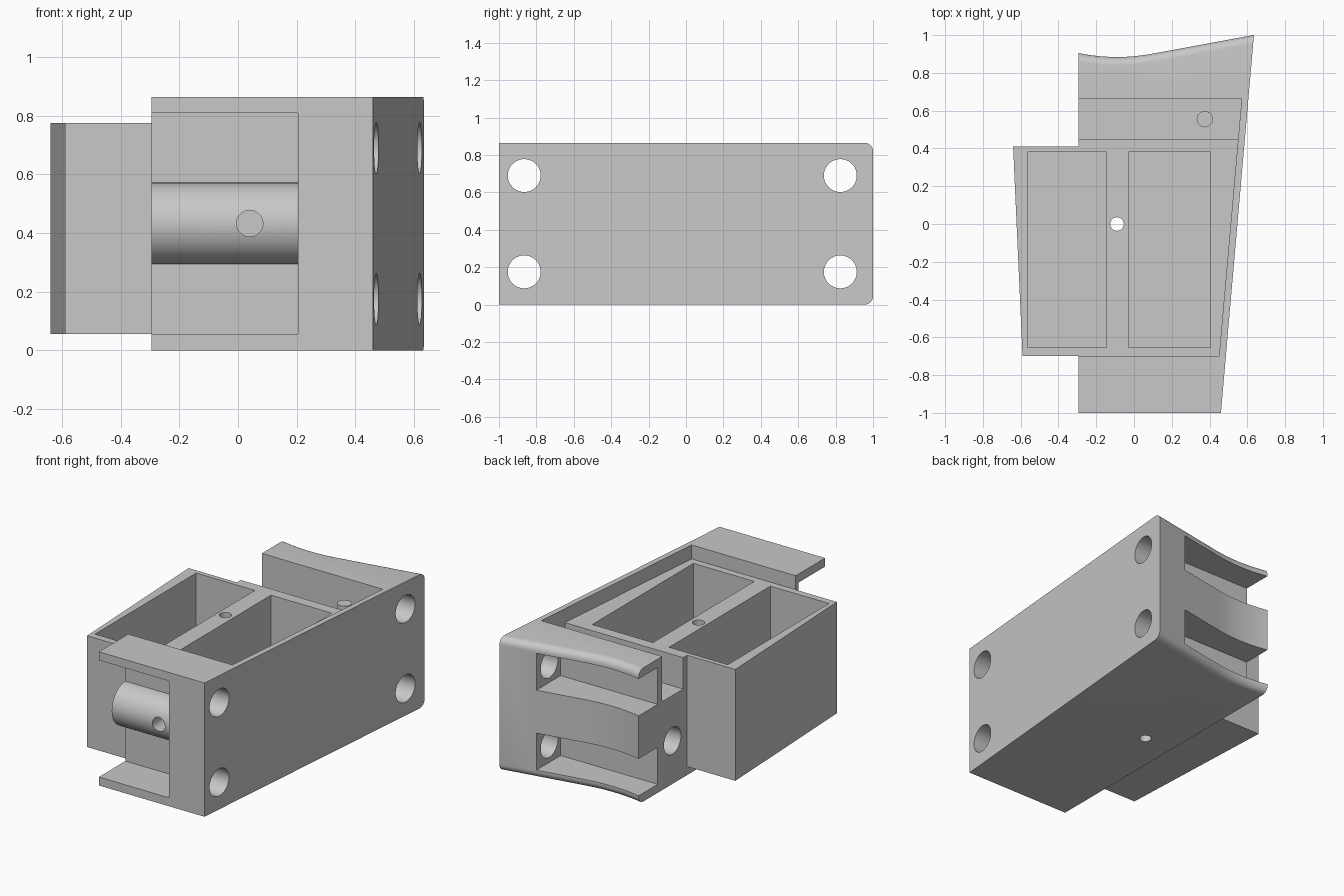
import bpy, bmesh, math
from mathutils import Vector

if "Cube" in bpy.data.objects:
    bpy.data.objects.remove(bpy.data.objects["Cube"])

grey = bpy.data.materials.new("plain grey")
grey.use_nodes = True
GREY = (0.58, 0.58, 0.58, 1)
grey.diffuse_color = GREY
grey.node_tree.nodes["Principled BSDF"].inputs["Base Color"].default_value = GREY


def prism(name, outline, lo, hi, axis="z", round_edge=None):
    """Extrude a 2D outline along an axis; optionally round chosen edges."""
    place = {"x": lambda a, b, t: (t, a, b),
             "y": lambda a, b, t: (a, t, b),
             "z": lambda a, b, t: (a, b, t)}[axis]
    bm = bmesh.new()
    face = bm.faces.new([bm.verts.new(place(a, b, lo)) for a, b in outline])
    ext = bmesh.ops.extrude_face_region(bm, geom=[face])
    moved = [g for g in ext["geom"] if isinstance(g, bmesh.types.BMVert)]
    bmesh.ops.translate(bm, verts=moved, vec=Vector(place(0, 0, hi - lo)))
    bmesh.ops.recalc_face_normals(bm, faces=bm.faces)
    if round_edge:
        edges = [e for e in bm.edges if round_edge(e)]
        bmesh.ops.bevel(bm, geom=edges, offset=0.045, segments=6,
                        profile=0.5, affect="EDGES")
    mesh = bpy.data.meshes.new(name)
    bm.to_mesh(mesh)
    bm.free()
    obj = bpy.data.objects.new(name, mesh)
    bpy.context.collection.objects.link(obj)
    mesh.materials.append(grey)
    return obj


def rect(a0, a1, b0, b1):
    return [(a0, b0), (a1, b0), (a1, b1), (a0, b1)]


def disc(a, b, r, n=40, start=0.0, sweep=math.tau):
    return [(a + r * math.cos(start + sweep * i / n),
             b + r * math.sin(start + sweep * i / n)) for i in range(n)]


def combine(target, tool, operation="DIFFERENCE"):
    mod = target.modifiers.new("combine", "BOOLEAN")
    mod.operation, mod.solver, mod.object = operation, "EXACT", tool
    bpy.context.view_layer.objects.active = target
    bpy.ops.object.modifier_apply(modifier=mod.name)
    bpy.data.objects.remove(tool)


LEFT, HEIGHT, RIM = -0.295, 0.865, 0.055
MID_LOW, MID_HIGH = 0.294, 0.572
DECK = 0.775


def back_y(x):
    """Shallow arc that runs into a straight slope."""
    bend = min(x, 0.1) + 0.09
    return 0.884 + 0.5 * bend * bend + max(x - 0.1, 0) * 0.184


def inner_x(y):
    """Inside of the slanted side wall."""
    return 0.45 + 0.088 * (y + 0.70)


# main body with a curved, rounded back
back = [0.635] + [0.1 + (LEFT - 0.1) * i / 12 for i in range(13)]
plan = [(LEFT, -1), (0.46, -1)] + [(x, back_y(x)) for x in back]
body = prism("body", plan, 0, HEIGHT, round_edge=lambda e: all(
    v.co.y > 0.8 for v in e.verts) and abs(e.verts[0].co.z - e.verts[1].co.z) < 0.01)

# side bin that sticks out to the right
bin_plan = [(-0.64, 0.41), (-0.59, -0.699), (-0.2, -0.699), (-0.2, 0.41)]
combine(body, prism("bin", bin_plan, RIM, 0.82), "UNION")

# sunken deck and the deeper cross channel
combine(body, prism("deck_cut", [(-1, -0.70), (inner_x(-0.70), -0.70),
                                 (inner_x(0.55), 0.55), (-1, 0.55)], DECK, 1.2))
combine(body, prism("channel_cut", [(-1, 0.45), (inner_x(0.45), 0.45),
                                    (inner_x(0.665), 0.665), (-1, 0.665)], MID_HIGH, 1.3))

# two storage pockets
for x0, x1 in ((-0.565, -0.145), (-0.03, 0.405)):
    combine(body, prism("pocket_cut", rect(x0, x1, -0.655, 0.38), 0.11, 1.4))

# front recess and the two back slots
combine(body, prism("front_cut", rect(-1, 0.205, -1.3, -0.73), RIM, HEIGHT - RIM))
for z0, z1 in ((RIM, MID_LOW), (MID_HIGH, HEIGHT - RIM)):
    combine(body, prism("slot_cut", rect(-1, 0.40, 0.71, 1.3), z0, z1))

# bolt holes through the slanted side
for y in (-0.865, 0.825):
    for z in (0.175, 0.69):
        combine(body, prism("bolt_cut", disc(y, z, 0.088), -1, 1, "x"))

# blind side hole and vertical centre hole
combine(body, prism("side_hole_cut", disc(0.56, 0.28, 0.087), -1, 0.3, "x"))
combine(body, prism("centre_cut", disc(-0.09, 0, 0.036), -0.5, 1.5))

# half-round barrel in the front recess, with a bore
barrel = prism("front_barrel", disc(-0.73, 0.433, 0.139, 48) and
               [(-0.715, MID_LOW)] + [(-0.715, MID_HIGH)] +
               disc(-0.73, 0.433, 0.139, 32, math.pi / 2, math.pi) +
               [(-0.73, MID_LOW)], LEFT, 0.21, "x")
for part in (body, barrel):
    combine(part, prism("bore_cut", disc(0.04, 0.433, 0.045), -1.2, -0.69, "y"))

# small peg in the channel
peg = prism("peg", disc(0.375, 0.555, 0.043), MID_HIGH - 0.01, 0.765)

# smooth curved faces, keep edges sharp
for part in (body, barrel, peg):
    bpy.ops.object.select_all(action="DESELECT")
    part.select_set(True)
    bpy.context.view_layer.objects.active = part
    bpy.ops.object.shade_smooth_by_angle(angle=math.radians(30))
